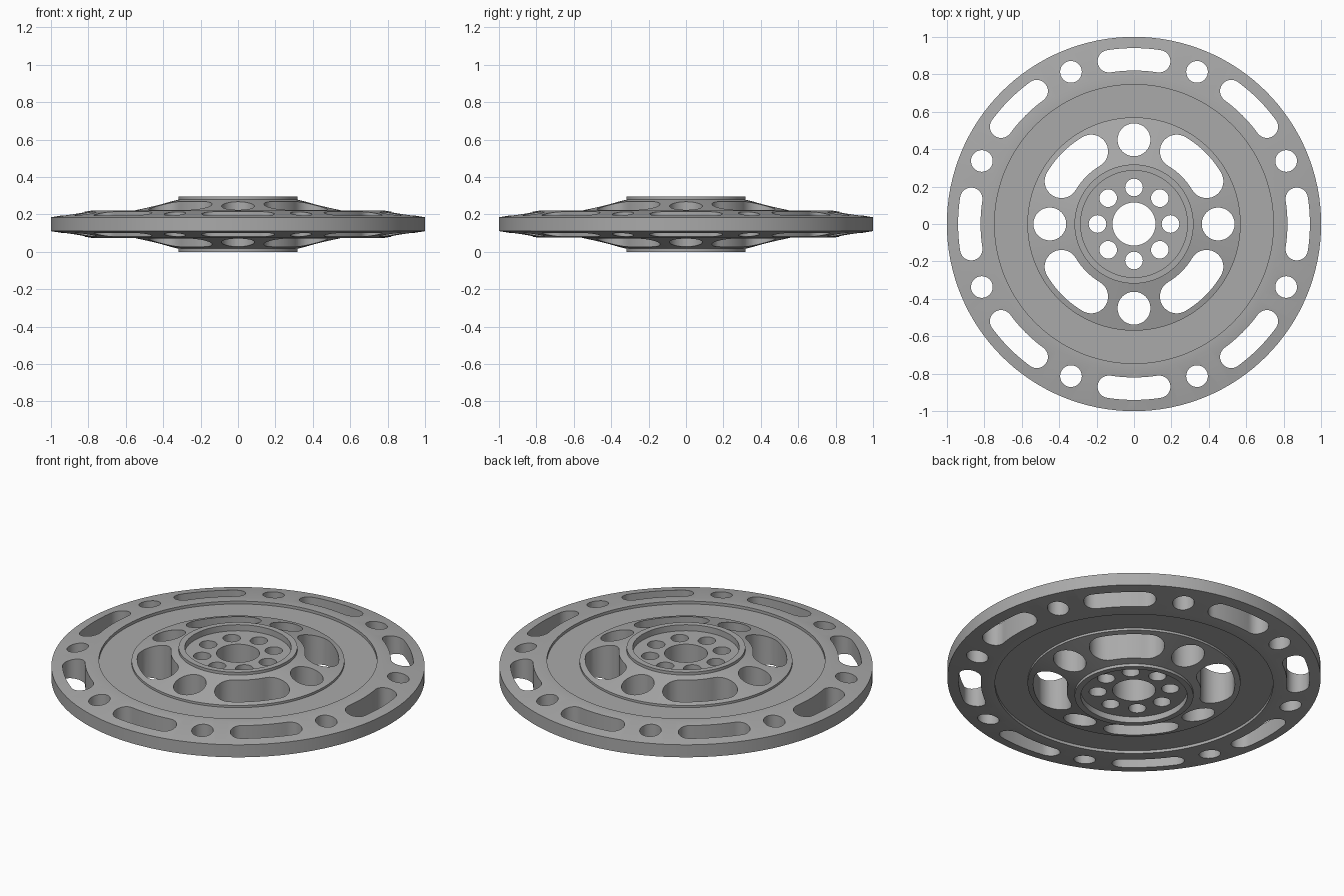
import bpy, bmesh
from math import pi, sin, cos, radians

SEG = 128
MID = 0.1475  # height of the mirror plane

cube = bpy.data.objects.get("Cube")
if cube:
    bpy.data.objects.remove(cube, do_unlink=True)

steel = bpy.data.materials.new("grey_steel")
steel.use_nodes = True
colour = (0.4, 0.4, 0.4, 1)
steel.diffuse_color = colour
steel.node_tree.nodes["Principled BSDF"].inputs["Base Color"].default_value = colour


def make_object(name, bm):
    bmesh.ops.recalc_face_normals(bm, faces=bm.faces)
    mesh = bpy.data.meshes.new(name)
    bm.to_mesh(mesh)
    bm.free()
    obj = bpy.data.objects.new(name, mesh)
    bpy.context.collection.objects.link(obj)
    mesh.materials.append(steel)
    return obj


def lathe(name, profile):
    """Revolve a closed (radius, height) outline around z."""
    bm = bmesh.new()
    rings = [[bm.verts.new((r * cos(2 * pi * i / SEG), r * sin(2 * pi * i / SEG), z))
              for i in range(SEG)] for r, z in profile]
    for k, ring in enumerate(rings):
        nxt = rings[(k + 1) % len(rings)]
        for i in range(SEG):
            j = (i + 1) % SEG
            bm.faces.new((ring[i], ring[j], nxt[j], nxt[i]))
    return make_object(name, bm)


def prism(bm, outline):
    """Upright cutter through the whole thickness."""
    low = [bm.verts.new((x, y, -0.2)) for x, y in outline]
    high = [bm.verts.new((x, y, 0.5)) for x, y in outline]
    bm.faces.new(low[::-1])
    bm.faces.new(high)
    for i in range(len(low)):
        j = (i + 1) % len(low)
        bm.faces.new((low[i], low[j], high[j], high[i]))


def arc(cx, cy, r, start, end, n):
    return [(cx + r * cos(start + (end - start) * i / n),
             cy + r * sin(start + (end - start) * i / n)) for i in range(n + 1)]


def hole_ring(bm, count, first, radius, size):
    for k in range(count):
        a = radians(first) + 2 * pi * k / count
        prism(bm, arc(radius * cos(a), radius * sin(a), size, 0, 2 * pi, 32)[:-1])


def slot_ring(bm, count, first, radius, size, half_angle):
    """Curved slots with rounded ends, following a circle."""
    h = radians(half_angle)
    for k in range(count):
        a = radians(first) + 2 * pi * k / count
        lo, hi = a - h, a + h
        outline = arc(0, 0, radius + size, lo, hi, 12)[:-1]
        outline += arc(radius * cos(hi), radius * sin(hi), size, hi, hi + pi, 14)[:-1]
        outline += arc(0, 0, radius - size, hi, lo, 12)[:-1]
        outline += arc(radius * cos(lo), radius * sin(lo), size, lo + pi, lo + 2 * pi, 14)[:-1]
        prism(bm, outline)


# Disc: upper outline as (radius, height above the mirror plane)
upper = [(0.115, 0.112), (0.285, 0.112), (0.285, 0.1475), (0.318, 0.1475),
         (0.318, 0.131), (0.57, 0.069), (0.57, 0.056), (0.745, 0.056),
         (0.745, 0.0725), (0.785, 0.0725), (1.0, 0.037)]
outline = [(r, MID + h) for r, h in upper] + [(r, MID - h) for r, h in reversed(upper)]
disc = lathe("flywheel_disc", outline)

# Through holes: hub bolts, web openings, rim openings
bm = bmesh.new()
hole_ring(bm, 8, 0, 0.195, 0.047)
hole_ring(bm, 4, 0, 0.45, 0.088)
slot_ring(bm, 4, 45, 0.45, 0.09, 14.5)
hole_ring(bm, 8, 22.5, 0.88, 0.058)
slot_ring(bm, 8, 0, 0.88, 0.06, 8.8)
cutter = make_object("hole_cutter", bm)
cutter.hide_render = True

cut = disc.modifiers.new("holes", 'BOOLEAN')
cut.operation = 'DIFFERENCE'
cut.solver = 'EXACT'
cut.object = cutter

bpy.ops.object.select_all(action='DESELECT')
disc.select_set(True)
bpy.context.view_layer.objects.active = disc
bpy.ops.object.modifier_apply(modifier=cut.name)
bpy.data.objects.remove(cutter, do_unlink=True)
bpy.ops.object.shade_smooth_by_angle(angle=radians(30))
